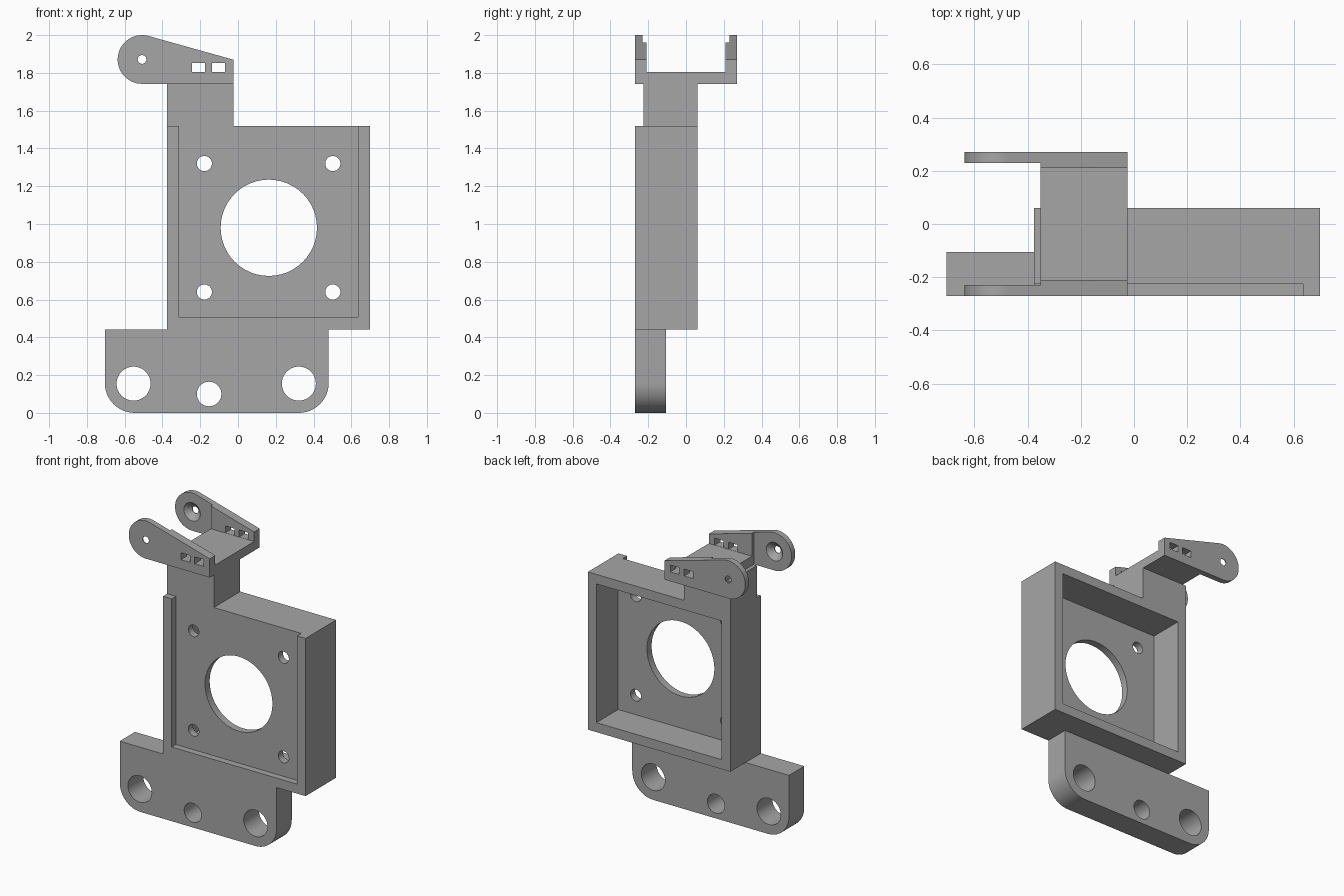
import bpy, bmesh
from math import cos, sin, radians, atan2, acos, degrees, hypot

cube = bpy.data.objects.get("Cube")
if cube:
    bpy.data.objects.remove(cube, do_unlink=True)

grey = bpy.data.materials.new("plain grey")
grey.use_nodes = True
grey.diffuse_color = (0.38, 0.38, 0.38, 1)
grey.node_tree.nodes["Principled BSDF"].inputs["Base Color"].default_value = grey.diffuse_color


def arc(cx, cz, r, a0, a1, n):
    steps = [radians(a0 + (a1 - a0) * i / n) for i in range(n + 1)]
    return [(cx + r * cos(a), cz + r * sin(a)) for a in steps]


def circle(cx, cz, r, n=48):
    return arc(cx, cz, r, 0, 360, n)[:-1]


def rect(x0, x1, z0, z1):
    return [(x0, z0), (x1, z0), (x1, z1), (x0, z1)]


def loft(name, near, far, y0, y1):
    """Solid between two matching XZ outlines at depths y0 and y1."""
    bm = bmesh.new()
    a = [bm.verts.new((x, y0, z)) for x, z in near]
    b = [bm.verts.new((x, y1, z)) for x, z in far]
    bm.faces.new(a)
    bm.faces.new(b[::-1])
    for i in range(len(a)):
        j = (i + 1) % len(a)
        bm.faces.new((a[i], b[i], b[j], a[j]))
    bmesh.ops.recalc_face_normals(bm, faces=bm.faces)
    mesh = bpy.data.meshes.new(name)
    bm.to_mesh(mesh)
    bm.free()
    mesh.materials.append(grey)
    ob = bpy.data.objects.new(name, mesh)
    bpy.context.collection.objects.link(ob)
    return ob


def prism(name, outline, y0, y1):
    return loft(name, outline, outline, y0, y1)


def activate(ob):
    bpy.ops.object.select_all(action='DESELECT')
    ob.select_set(True)
    bpy.context.view_layer.objects.active = ob


def cut(ob, *cutters):
    """Subtract each cutter in turn, then smooth the round walls."""
    activate(ob)
    for c in cutters:
        mod = ob.modifiers.new("cut", 'BOOLEAN')
        mod.operation = 'DIFFERENCE'
        mod.solver = 'EXACT'
        mod.object = c
        bpy.ops.object.modifier_apply(modifier=mod.name)
        bpy.data.objects.remove(c, do_unlink=True)
    bpy.ops.object.shade_smooth_by_angle(angle=radians(30))


def hole(cx, cz, r):
    return prism("hole_cutter", circle(cx, cz, r), -0.5, 0.5)


# Mounting foot with rounded lower corners and three holes
foot_top = 0.442
foot = prism("mounting_foot",
             arc(-0.547, 0.158, 0.158, 180, 270, 12) + arc(0.322, 0.158, 0.158, 270, 360, 12)
             + [(0.48, foot_top), (-0.705, foot_top)], -0.27, -0.105)
cut(foot, hole(-0.553, 0.155, 0.09), hole(0.322, 0.155, 0.09), hole(-0.153, 0.1, 0.065))

# Motor housing: shallow front recess open at the top, deep rear pocket
housing = prism("motor_housing", rect(-0.377, 0.70, foot_top, 1.52), -0.27, 0.06)
cut(housing,
    prism("recess_cutter", rect(-0.312, 0.635, 0.507, 1.7), -0.4, -0.225),
    prism("pocket_cutter", rect(-0.312, 0.635, 0.507, 1.455), -0.175, 0.3),
    hole(0.163, 0.98, 0.255),
    *[hole(x, z, 0.04) for x in (-0.178, 0.502) for z in (0.64, 1.32)])

# Neck and hinge base
prism("neck", rect(-0.377, -0.025, 1.52, 1.742), -0.226, 0.06)
prism("hinge_base", rect(-0.352, -0.025, 1.742, 1.805), -0.21, 0.21)

# Hinge ears: round end with a straight taper tangent to it
cx, cz, r = -0.508, 1.871, 0.129
end_x, end_z, low = -0.025, 1.87, 1.742
dist = hypot(end_x - cx, end_z - cz)
tangent = atan2(end_z - cz, end_x - cx) + acos(r / dist)
ear = arc(cx, cz, r, degrees(tangent), 270, 32) + [(end_x, low), (end_x, end_z)]
tx, tz = ear[0]
pad_z = end_z + (tz - end_z) * (end_x + 0.352) / (end_x - tx)
pad = [(-0.352, low), (end_x, low), (end_x, end_z), (-0.352, pad_z)]


def slots():
    return [prism("slot_cutter", rect(x, x + 0.068, 1.806, 1.853), -0.5, 0.5)
            for x in (-0.243, -0.138)]


for side, s in (("front", -1), ("back", 1)):
    plate = prism(side + "_hinge_ear", ear, s * 0.23, s * 0.27)
    # Countersunk pivot hole, wide on the inner face
    sink = loft("sink_cutter", circle(cx, cz, 0.068), circle(cx, cz, 0.023), s * 0.225, s * 0.265)
    cut(plate, sink, hole(cx, cz, 0.023), *slots())
    inner = prism(side + "_hinge_pad", pad, s * 0.21, s * 0.23)
    cut(inner, *slots())
